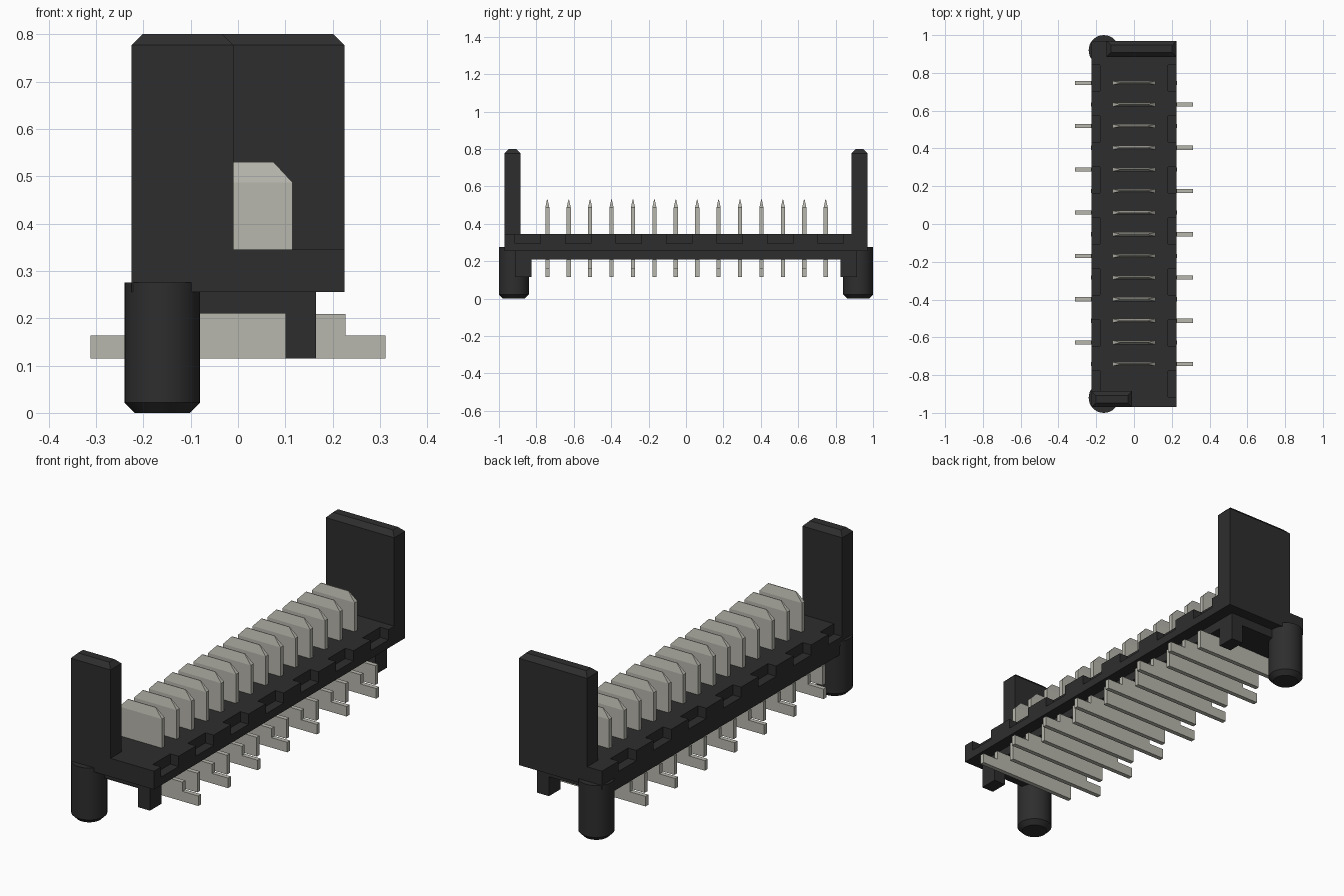
import bpy, bmesh, math
from mathutils import Matrix, Vector

if "Cube" in bpy.data.objects:
    bpy.data.objects.remove(bpy.data.objects["Cube"], do_unlink=True)


def material(name, rgb):
    m = bpy.data.materials.new(name)
    m.use_nodes = True
    m.diffuse_color = (*rgb, 1)
    m.node_tree.nodes["Principled BSDF"].inputs["Base Color"].default_value = (*rgb, 1)
    return m


black = material("black plastic", (0.027, 0.027, 0.027))
metal = material("pale metal", (0.48, 0.475, 0.42))


def finish(name, bm, mat):
    bmesh.ops.recalc_face_normals(bm, faces=bm.faces)
    me = bpy.data.meshes.new(name)
    bm.to_mesh(me)
    bm.free()
    me.materials.append(mat)
    ob = bpy.data.objects.new(name, me)
    bpy.context.collection.objects.link(ob)
    return ob


def add_box(bm, x0, x1, y0, y1, z0, z1):
    mat = Matrix.Translation(((x0 + x1) / 2, (y0 + y1) / 2, (z0 + z1) / 2)) @ \
        Matrix.Diagonal((x1 - x0, y1 - y0, z1 - z0, 1))
    return bmesh.ops.create_cube(bm, size=1, matrix=mat)["verts"]


def box(name, *dims, mat=black):
    bm = bmesh.new()
    add_box(bm, *dims)
    return finish(name, bm, mat)


def tower(name, x0, x1, y0, y1):
    # upright plate with chamfered top rim
    bm = bmesh.new()
    add_box(bm, x0, x1, y0, y1, 0.256, 0.8)
    rim = [e for e in bm.edges if all(v.co.z > 0.79 for v in e.verts)]
    bmesh.ops.bevel(bm, geom=rim, offset=0.023, segments=1, affect='EDGES')
    return finish(name, bm, black)


def lathe(name, profile, cx, cy, sides=32):
    # turned solid from (radius, height) rings
    bm = bmesh.new()
    rings = [[bm.verts.new((cx + r * math.cos(2 * math.pi * i / sides),
                            cy + r * math.sin(2 * math.pi * i / sides), z))
              for i in range(sides)] for r, z in profile]
    for a, b in zip(rings, rings[1:]):
        for i in range(sides):
            j = (i + 1) % sides
            bm.faces.new((a[i], a[j], b[j], b[i]))
    bm.faces.new(rings[0])
    bm.faces.new(rings[-1])
    return finish(name, bm, black)


# Base slab with notches along both long top edges
slab = box("base_slab", -0.225, 0.225, -0.97, 0.97, 0.255, 0.345)
bm = bmesh.new()
for k in range(7):
    y = 0.773 - 0.27 * k
    for s in (-1, 1):
        xs = sorted((s * 0.18, s * 0.26))
        add_box(bm, *xs, y - 0.068, y + 0.068, 0.295, 0.40)
cutter = finish("notch_cutter", bm, black)
cutter.hide_render = True
mod = slab.modifiers.new("notches", 'BOOLEAN')
mod.operation = 'DIFFERENCE'
mod.solver = 'EXACT'
mod.object = cutter
bpy.context.view_layer.objects.active = slab
bpy.ops.object.modifier_apply(modifier=mod.name)
bpy.data.objects.remove(cutter, do_unlink=True)

# Narrower lower body
box("lower_body", -0.222, 0.165, -0.915, 0.915, 0.21, 0.27)

# End towers
tower("front_tower", -0.225, -0.01, -0.97, -0.885)
tower("back_tower", -0.145, 0.225, 0.885, 0.97)

# Locating pegs and small feet at each end
for side, s in (("front", -1), ("back", 1)):
    peg = lathe(side + "_peg", [(0.058, 0), (0.08, 0.022), (0.08, 0.275)], -0.16, s * 0.92)
    bpy.ops.object.select_all(action='DESELECT')
    peg.select_set(True)
    bpy.context.view_layer.objects.active = peg
    bpy.ops.object.shade_smooth_by_angle(angle=math.radians(30))
    ys = sorted((s * 0.825, s * 0.915))
    box(side + "_foot", 0.1, 0.165, *ys, 0.115, 0.22)

# Contacts: blade above, stepped solder tail below, alternating sides
TAIL = [(-0.227, 0.115), (0.312, 0.115), (0.312, 0.164), (0.227, 0.164),
        (0.227, 0.209), (-0.227, 0.209)]
HALF = 0.011


def contact(index, y, s):
    bm = bmesh.new()
    # tail plate
    face = bm.faces.new([bm.verts.new((s * x, y - HALF, z)) for x, z in TAIL])
    ext = bmesh.ops.extrude_face_region(bm, geom=[face])
    for v in ext["geom"]:
        if isinstance(v, bmesh.types.BMVert):
            v.co.y += 2 * HALF
    # blade with sharpened, narrowed tip
    add_box(bm, -0.115, 0.115, y - HALF, y + HALF, 0.2, 0.487)
    top = [f for f in bm.faces
           if all(v.co.z > 0.48 for v in f.verts)]
    tip = bmesh.ops.extrude_face_region(bm, geom=top)
    bmesh.ops.delete(bm, geom=top, context='FACES_ONLY')
    for v in tip["geom"]:
        if isinstance(v, bmesh.types.BMVert):
            v.co = Vector((v.co.x * 0.075 / 0.115, y + (v.co.y - y) * 0.15, 0.53))
    finish(f"contact_{index + 1}", bm, metal)


for i in range(14):
    contact(i, 0.747 - 0.1145 * i, -1 if i % 2 == 0 else 1)
